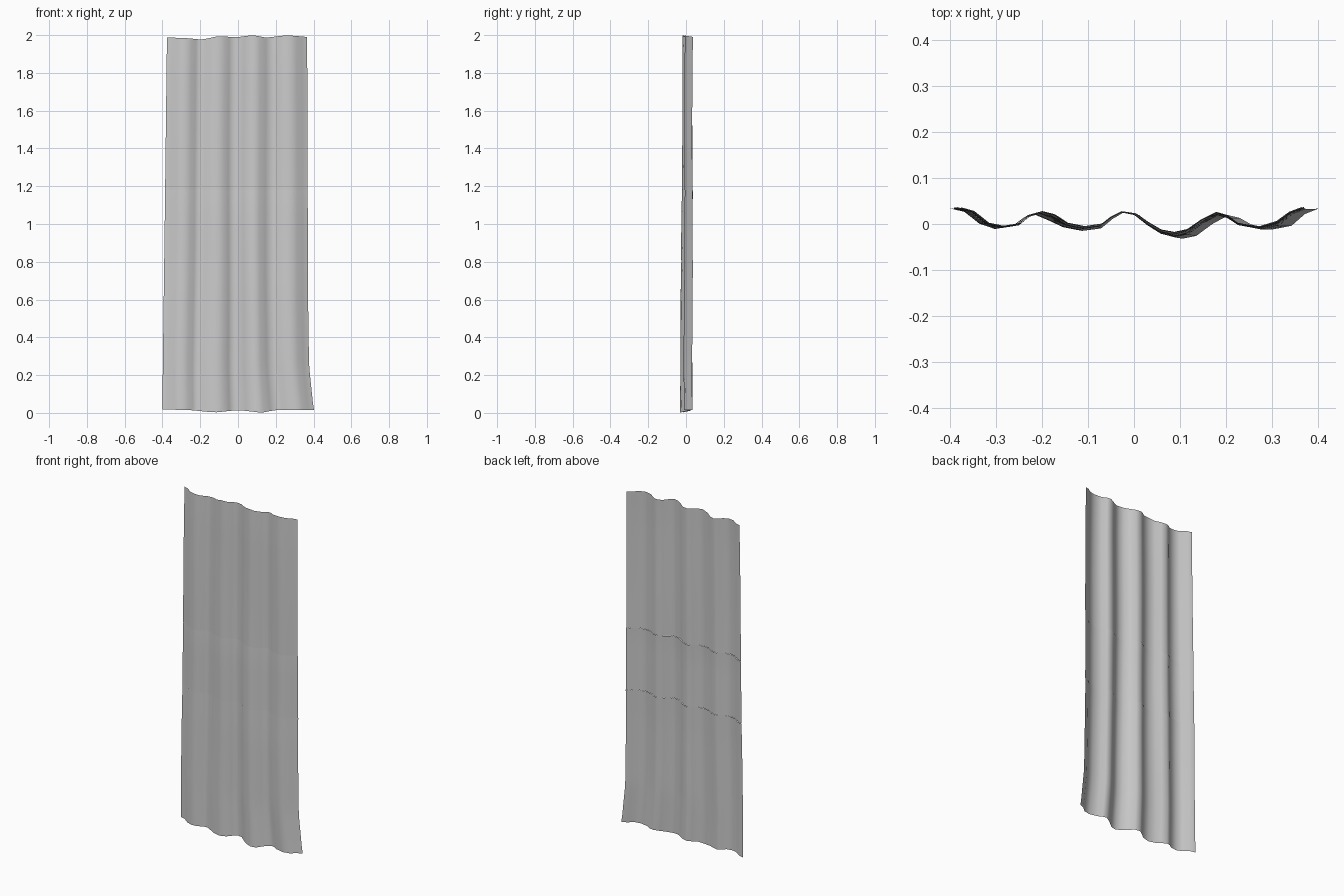
import bpy, bmesh, math

# Pleat cross-section: x, y at top, y at bottom
PROFILE = [(-.40, .034, .034), (-.37, .026, .028), (-.335, .000, .002), (-.30, -.007, -.010),
           (-.26, -.001, -.004), (-.235, .018, .014), (-.21, .025, .021), (-.18, .018, .008),
           (-.15, .000, -.006), (-.11, -.007, -.014), (-.07, -.001, -.009), (-.045, .016, .012),
           (-.02, .026, .027), (.01, .022, .019), (.04, .003, -.006), (.07, -.013, -.025),
           (.10, -.018, -.033), (.13, -.012, -.027), (.165, .010, -.001), (.20, .025, .018),
           (.225, .018, .012), (.25, .000, -.002), (.30, -.007, -.012), (.34, .004, -.004),
           (.37, .024, .022), (.40, .034, .034)]
LEFT = [(0, -.40), (.25, -.398), (1, -.388), (2, -.376)]
RIGHT = [(0, .402), (.25, .376), (.6, .371), (2, .366)]
TOP_HEM = [(-.4, 1.987), (-.3, 1.985), (-.2, 1.976), (-.11, 1.994), (0, 1.989),
           (.09, 2.0), (.17, 1.986), (.28, 2.0), (.4, 1.99)]
LOW_HEM = [(-.4, .018), (-.25, .015), (-.12, .002), (0, .015), (.12, .001), (.19, .015), (.4, .015)]


def lerp_table(t, v):
    for (a, p), (b, q) in zip(t, t[1:]):
        if v <= b:
            return p + (q - p) * max(0, (v - a) / (b - a))
    return t[-1][1]


def cloth_point(x, yt, yb, z, local):
    left, right = lerp_table(LEFT, z), lerp_table(RIGHT, z)
    px = left + (x + .4) / .8 * (right - left)
    # folds drift and deepen toward the floor
    k = (1 - z / 2) ** 1.3
    y = yt + (yb - yt) * k + .0012 * math.sin(5 * z + 9 * x)
    px += .006 * math.sin(3 * z + 7 * x) * (1 - (x / .4) ** 2) * k
    # slight gathered step at the head of each panel
    y += .002 * max(0, local - .8) / .2
    # hems follow the folds
    if z > 1.98:
        z = lerp_table(TOP_HEM, x)
    elif z < .02:
        z = lerp_table(LOW_HEM, x)
    return px, y, z


def panel(name, z0, z1, rows):
    bm = bmesh.new()
    grid = []
    for i in range(rows + 1):
        t = i / rows
        grid.append([bm.verts.new(cloth_point(x, a, b, z0 + (z1 - z0) * t, t))
                     for x, a, b in PROFILE])
    for r, s in zip(grid, grid[1:]):
        for j in range(len(r) - 1):
            bm.faces.new((r[j], r[j + 1], s[j + 1], s[j]))
    me = bpy.data.meshes.new(name)
    bm.to_mesh(me)
    bm.free()
    me.shade_smooth()
    ob = bpy.data.objects.new(name, me)
    bpy.context.collection.objects.link(ob)


# Three stacked lengths of pleated cloth
panel("curtain_lower", 0, .81, 14)
panel("curtain_middle", .81, 1.18, 6)
panel("curtain_upper", 1.18, 2.0, 12)
